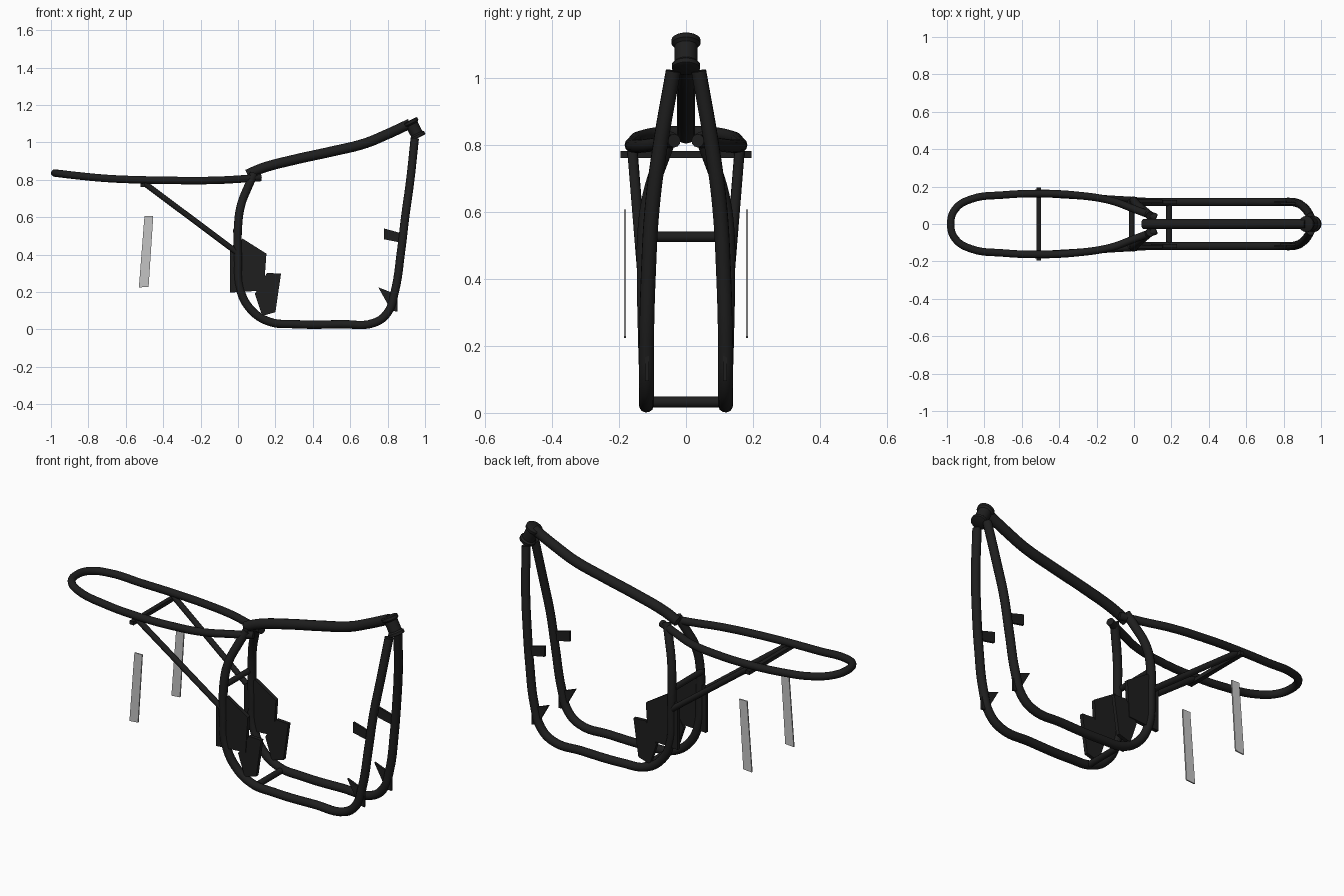
import bpy, bmesh, math
from mathutils import Vector

if "Cube" in bpy.data.objects:
    bpy.data.objects.remove(bpy.data.objects["Cube"])


def material(name, value):
    m = bpy.data.materials.new(name)
    m.diffuse_color = (value, value, value, 1)
    m.use_nodes = True
    m.node_tree.nodes["Principled BSDF"].inputs["Base Color"].default_value = m.diffuse_color
    return m


BLACK = material("black_paint", 0.013)
GREY = material("light_grey", 0.55)


def tube(name, points, radius, closed=False, straight=False):
    """Round pipe through the points, turned into a mesh."""
    cu = bpy.data.curves.new(name, 'CURVE')
    cu.dimensions = '3D'
    cu.bevel_depth = radius
    cu.bevel_resolution = 4
    cu.resolution_u = 6
    cu.use_fill_caps = True
    sp = cu.splines.new('BEZIER')
    sp.bezier_points.add(len(points) - 1)
    for bp, co in zip(sp.bezier_points, points):
        bp.co = co
        bp.handle_left_type = bp.handle_right_type = 'VECTOR' if straight else 'AUTO'
    sp.use_cyclic_u = closed
    ob = bpy.data.objects.new(name, cu)
    bpy.context.collection.objects.link(ob)
    finish(ob, BLACK, True)


def finish(ob, mat, smooth=False):
    bpy.ops.object.select_all(action='DESELECT')
    ob.select_set(True)
    bpy.context.view_layer.objects.active = ob
    if ob.type == 'CURVE':
        bpy.ops.object.convert(target='MESH')
        ob = bpy.context.view_layer.objects.active
    ob.data.materials.clear()
    ob.data.materials.append(mat)
    if smooth:
        bpy.ops.object.shade_smooth_by_angle(angle=math.radians(40))


def plate(name, outline, y, thick, mat):
    """Flat plate: an x-z outline given thickness along y."""
    bm = bmesh.new()
    f = bm.faces.new([bm.verts.new((x, y - thick / 2, z)) for x, z in outline])
    ext = bmesh.ops.extrude_face_region(bm, geom=[f])
    bmesh.ops.translate(bm, vec=(0, thick, 0),
                        verts=[v for v in ext['geom'] if isinstance(v, bmesh.types.BMVert)])
    bmesh.ops.recalc_face_normals(bm, faces=bm.faces)
    me = bpy.data.meshes.new(name)
    bm.to_mesh(me)
    bm.free()
    ob = bpy.data.objects.new(name, me)
    bpy.context.collection.objects.link(ob)
    finish(ob, mat)


def lathe(name, profile, origin, axis, n=28):
    """Solid of revolution: profile of (radius, distance along axis)."""
    bm = bmesh.new()
    rings = [[bm.verts.new((r * math.cos(2 * math.pi * i / n), r * math.sin(2 * math.pi * i / n), h))
              for i in range(n)] for r, h in profile]
    for a, b in zip(rings, rings[1:]):
        for i in range(n):
            bm.faces.new((a[i], a[(i + 1) % n], b[(i + 1) % n], b[i]))
    bm.faces.new(rings[0][::-1])
    bm.faces.new(rings[-1])
    me = bpy.data.meshes.new(name)
    bm.to_mesh(me)
    bm.free()
    ob = bpy.data.objects.new(name, me)
    ob.location = origin
    ob.rotation_euler = Vector(axis).to_track_quat('Z', 'Y').to_euler()
    bpy.context.collection.objects.link(ob)
    finish(ob, BLACK, True)


# Cradle half: seat post, lower rail and front down tube
cradle = [(0.085, 0.045, 0.83), (0.055, 0.07, 0.765), (0.015, 0.105, 0.66), (0, 0.122, 0.55),
          (0, 0.124, 0.38), (0.01, 0.121, 0.22), (0.065, 0.118, 0.11), (0.165, 0.118, 0.042),
          (0.30, 0.118, 0.028), (0.55, 0.118, 0.028), (0.73, 0.118, 0.036), (0.80, 0.118, 0.09),
          (0.838, 0.118, 0.20), (0.872, 0.112, 0.42), (0.895, 0.101, 0.61), (0.92, 0.078, 0.79),
          (0.945, 0.038, 1.02)]
# Seat loop half, from the joint back to the tail
seat = [(0.12, 0.035, 0.812), (0.0, 0.08, 0.803), (-0.12, 0.124, 0.797), (-0.3, 0.153, 0.796),
        (-0.5, 0.163, 0.799), (-0.7, 0.155, 0.807), (-0.87, 0.133, 0.823), (-0.955, 0.08, 0.833)]

for s, side in ((1, "left"), (-1, "right")):
    tube(f"cradle_tube_{side}", [(x, s * y, z) for x, y, z in cradle], 0.0225)
    tube(f"seat_strut_{side}", [(-0.505, s * 0.16, 0.785), (-0.01, s * 0.13, 0.415)], 0.0155, straight=True)
    plate(f"pivot_plate_{side}", [(-0.042, 0.197), (-0.042, 0.44), (0.025, 0.485), (0.152, 0.405),
                                  (0.138, 0.208)], s * 0.122, 0.02, BLACK)
    plate(f"engine_plate_{side}", [(0.155, 0.302), (0.23, 0.298), (0.2, 0.092), (0.13, 0.072),
                                   (0.09, 0.19)], s * 0.118, 0.02, BLACK)
    plate(f"upper_tab_{side}", [(0.78, 0.54), (0.88, 0.512), (0.88, 0.462), (0.78, 0.482)],
          s * 0.109, 0.012, BLACK)
    plate(f"lower_gusset_{side}", [(0.75, 0.225), (0.853, 0.185), (0.853, 0.095), (0.82, 0.1)],
          s * 0.117, 0.012, BLACK)
    plate(f"side_strip_{side}", [(-0.5, 0.607), (-0.453, 0.607), (-0.478, 0.228), (-0.53, 0.224)],
          s * 0.182, 0.007, GREY)

tube("seat_loop", seat + [(-0.98, 0, 0.836)] + [(x, -y, z) for x, y, z in reversed(seat)], 0.02)

# Backbone from the seat joint to the steering head
tube("backbone_tube", [(0.05, 0, 0.828), (0.13, 0, 0.862), (0.3, 0, 0.907), (0.5, 0, 0.951), (0.68, 0, 0.995),
                       (0.79, 0, 1.04), (0.92, 0, 1.1)], 0.027)

# Steering head with collared ends
lathe("steering_head", [(0.036, 0), (0.042, 0.003), (0.042, 0.016), (0.034, 0.024), (0.034, 0.078),
                        (0.043, 0.086), (0.043, 0.1), (0.038, 0.104)],
      (0.966, 0, 1.025), (-0.46, 0, 0.89))

# Cross members
for name, x, z, half, r in (("rear_cross_tube", -0.012, 0.525, 0.12, 0.0155),
                            ("lower_cross_tube", 0.188, 0.032, 0.115, 0.0165)):
    tube(name, [(x, -half, z), (x, half, z)], r, straight=True)
plate("seat_cross_bar", [(-0.522, 0.761), (-0.498, 0.761), (-0.498, 0.781), (-0.522, 0.781)], 0, 0.39, BLACK)
